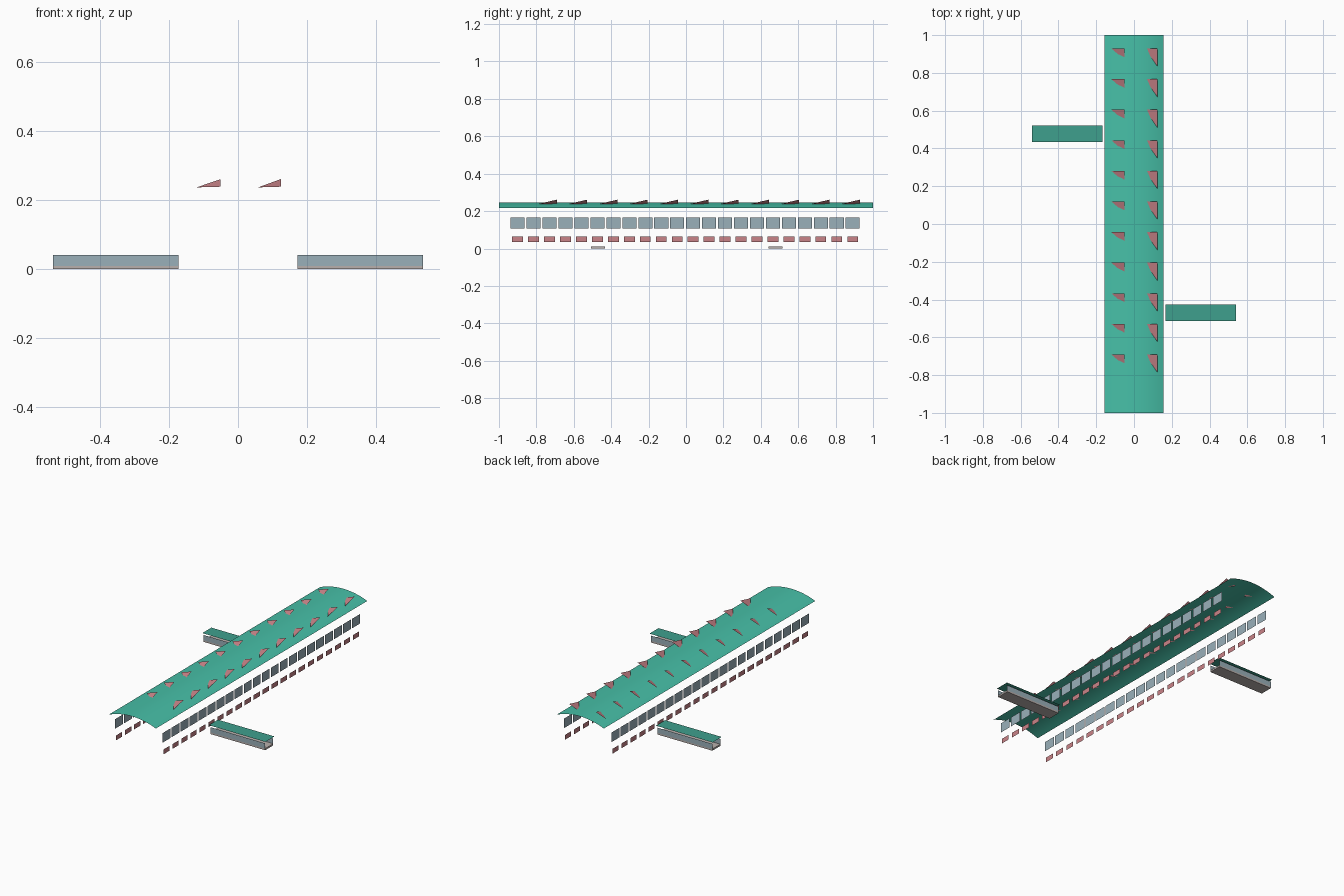
import bpy, bmesh, math

if "Cube" in bpy.data.objects:
    bpy.data.objects.remove(bpy.data.objects["Cube"])


def material(name, r, g, b):
    """Flat material from 0-255 display values."""
    def lin(c):
        c /= 255
        return c / 12.92 if c <= 0.04045 else ((c + 0.055) / 1.055) ** 2.4
    m = bpy.data.materials.new(name)
    m.diffuse_color = (lin(r), lin(g), lin(b), 1)
    m.use_nodes = True
    m.node_tree.nodes["Principled BSDF"].inputs["Base Color"].default_value = m.diffuse_color
    return m


ROOF = material("roof_green", 71, 192, 168)
CANOPY = material("canopy_green", 62, 160, 141)
GLASS = material("window_blue_grey", 154, 176, 186)
RED = material("faded_red", 202, 132, 137)
STONE = material("warm_grey", 185, 176, 173)


def build(name, faces, mat):
    """Object made of separate polygons, each given as a list of corners."""
    bm = bmesh.new()
    for corners in faces:
        bm.faces.new([bm.verts.new(c) for c in corners])
    bmesh.ops.remove_doubles(bm, verts=bm.verts, dist=1e-5)
    me = bpy.data.meshes.new(name)
    bm.to_mesh(me)
    bm.free()
    ob = bpy.data.objects.new(name, me)
    bpy.context.collection.objects.link(ob)
    me.materials.append(mat)
    return ob


def side_panel(side, x, y, half, z0, z1):
    """Upright rectangle facing outward along x."""
    pts = [(x, y - half, z0), (x, y + half, z0), (x, y + half, z1), (x, y - half, z1)]
    return [(side * a, b, c) for a, b, c in (pts if side > 0 else pts[::-1])]


def flat(x0, x1, y0, y1, z):
    return [(x0, y0, z), (x1, y0, z), (x1, y1, z), (x0, y1, z)]


# Arched roof sheet: a shallow circular arc swept along y
HALF, RISE, TOP, SEG = 0.156, 0.031, 0.247, 20
radius = (HALF ** 2 + RISE ** 2) / (2 * RISE)
spread = math.asin(HALF / radius)
arc = []
for i in range(SEG + 1):
    a = spread * (2 * i / SEG - 1)
    arc.append((radius * math.sin(a), TOP - radius * (1 - math.cos(a))))
roof = build("arched_roof", [[(a[0], -1, a[1]), (b[0], -1, b[1]), (b[0], 1, b[1]), (a[0], 1, a[1])]
                             for a, b in zip(arc, arc[1:])], ROOF)
for p in roof.data.polygons:
    p.use_smooth = True

# Rows of windows and low vents on both long sides
rows = [-0.9 + i * 0.0853 for i in range(22)]
for side, label in ((-1, "left"), (1, "right")):
    build(label + "_windows", [side_panel(side, 0.157, y, 0.0375, 0.108, 0.165) for y in rows], GLASS)
    build(label + "_vents", [side_panel(side, 0.157, y, 0.029, 0.035, 0.064) for y in rows], RED)

# Tilted triangular roof flaps: start x, end x and depth along y
for label, xa, xb, depth in (("left", -0.12, -0.05, 0.06), ("right", 0.058, 0.124, 0.095)):
    build(label + "_roof_flaps", [[(xa, y, 0.237), (xb, y - depth, 0.239), (xb, y, 0.261)]
                                  for y in [0.929 - i * 0.162 for i in range(11)]], RED)

# Side wings: floor slab, two glazed long sides and a floating canopy
for side, label, yc in ((-1, "left", 0.478), (1, "right", -0.47)):
    x0, x1 = sorted((side * 0.172, side * 0.536))
    y0, y1 = yc - 0.038, yc + 0.038
    bpy.ops.mesh.primitive_cube_add(size=1, location=((x0 + x1) / 2, yc, 0.005))
    slab = bpy.context.object
    slab.name = label + "_wing_floor"
    slab.scale = (x1 - x0, y1 - y0, 0.01)
    slab.data.materials.append(STONE)
    build(label + "_wing_glazing", [
        [(x0, y0, 0.01), (x1, y0, 0.01), (x1, y0, 0.041), (x0, y0, 0.041)],
        [(x1, y1, 0.01), (x0, y1, 0.01), (x0, y1, 0.041), (x1, y1, 0.041)]], GLASS)
    c0, c1 = sorted((side * 0.166, side * 0.541))
    build(label + "_wing_canopy", [flat(c0, c1, yc - 0.043, yc + 0.043, 0.053)], CANOPY)
